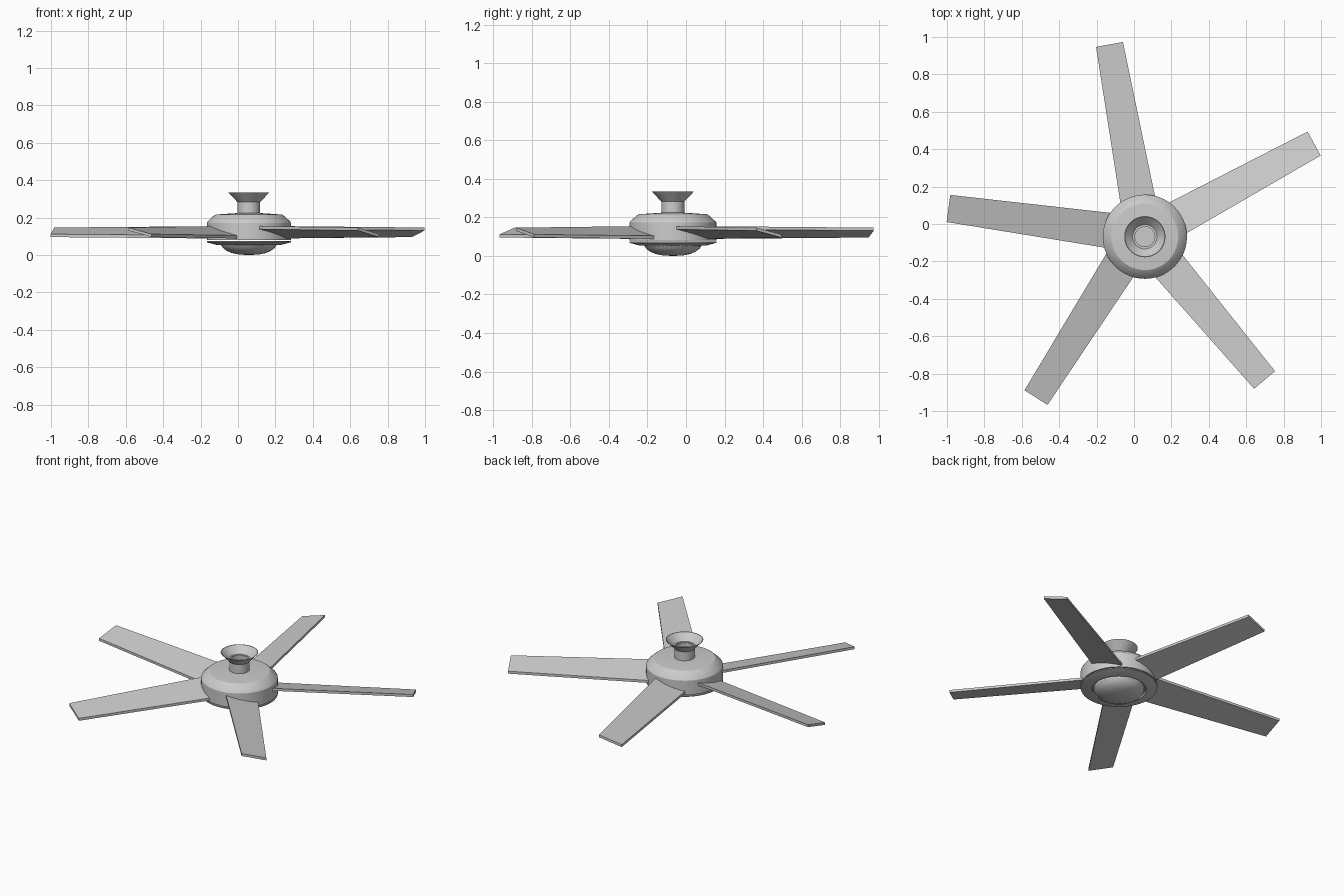
import bpy, bmesh, math
from mathutils import Vector

if "Cube" in bpy.data.objects:
    bpy.data.objects.remove(bpy.data.objects["Cube"])

CX, CY = 0.058, -0.068   # hub axis
SEG = 64


def finish(name, bm, smooth=True):
    bmesh.ops.remove_doubles(bm, verts=bm.verts, dist=1e-5)
    bmesh.ops.recalc_face_normals(bm, faces=bm.faces)
    me = bpy.data.meshes.new(name)
    bm.to_mesh(me)
    bm.free()
    ob = bpy.data.objects.new(name, me)
    bpy.context.collection.objects.link(ob)
    if smooth:
        bpy.ops.object.select_all(action='DESELECT')
        ob.select_set(True)
        bpy.context.view_layer.objects.active = ob
        bpy.ops.object.shade_smooth_by_angle(angle=math.radians(25))
    return ob


def lathe(name, profile):
    """Revolve (radius, z) points about the hub axis."""
    bm = bmesh.new()
    vs = [bm.verts.new((CX + r, CY, z)) for r, z in profile]
    es = [bm.edges.new(p) for p in zip(vs, vs[1:])]
    bmesh.ops.spin(bm, geom=vs + es, cent=(CX, CY, 0), axis=(0, 0, 1),
                   angle=2 * math.pi, steps=SEG)
    return finish(name, bm)


# Ceiling canopy: open funnel with a thin wall
lathe("canopy", [(0.055, 0.283), (0.061, 0.283), (0.11, 0.335),
                 (0.106, 0.335), (0.065, 0.292), (0.055, 0.292), (0.055, 0.283)])

# Neck with a recessed top
lathe("neck", [(0, 0.265), (0.053, 0.265), (0.053, 0.288), (0.06, 0.288),
               (0.06, 0.215), (0, 0.215)])

# Motor housing
lathe("motor_housing", [(0, 0.224), (0.06, 0.224), (0.178, 0.216), (0.187, 0.21),
                        (0.222, 0.178), (0.225, 0.172), (0.225, 0.08), (0, 0.08)])

# Lower trim ring, separated from the housing by a narrow gap
lathe("lower_ring", [(0, 0.074), (0.225, 0.074), (0.225, 0.068), (0.17, 0.053),
                     (0.16, 0.053), (0.155, 0.064), (0, 0.064)])

# Light bowl
lathe("light_bowl", [(0, 0.066), (0.148, 0.066), (0.148, 0.052), (0.138, 0.037),
                     (0.118, 0.022), (0.09, 0.01), (0.05, 0.002), (0, 0)])


def blade(name, angle, tip):
    """Tapered, pitched board from inside the hub to the tip midpoint."""
    a = math.radians(angle)
    d = Vector((math.cos(a), math.sin(a), 0))
    side = Vector((-d.y, d.x, 0))
    tip = Vector((tip[0], tip[1], 0))
    reach = (tip - Vector((CX, CY, 0))).dot(d)
    root = tip - d * (reach - 0.17)
    bm = bmesh.new()
    rings = []
    for mid, half, drop in ((root, 0.095, 0.025), (tip, 0.073, 0.0175)):
        ring = []
        for s, t in ((-1, -1), (1, -1), (1, 1), (-1, 1)):
            z = 0.121 - s * drop + t * 0.008
            ring.append(bm.verts.new(mid + side * s * half + Vector((0, 0, z))))
        rings.append(ring)
        bm.faces.new(ring)
    for i in range(4):
        j = (i + 1) % 4
        bm.faces.new((rings[0][i], rings[0][j], rings[1][j], rings[1][i]))
    return finish(name, bm, smooth=False)


# Five blades (spacing is slightly uneven)
for n, (ang, tip) in enumerate([(28.6, (0.963, 0.43)), (100.3, (-0.131, 0.96)),
                                (172.2, (-0.992, 0.083)), (237.6, (-0.524, -0.928)),
                                (310.0, (0.698, -0.834))], 1):
    blade(f"blade_{n}", ang, tip)
